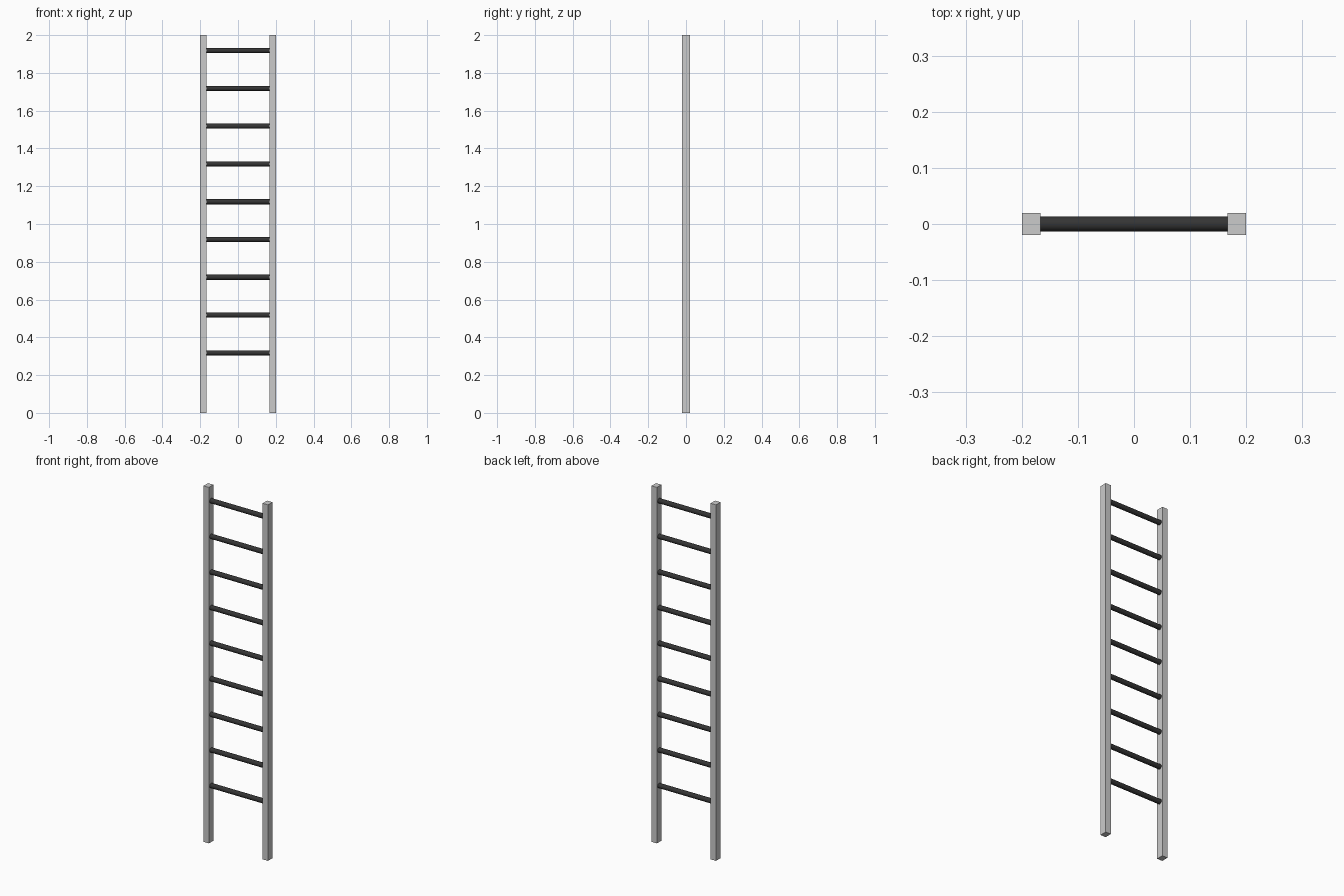
import bpy
import math

if "Cube" in bpy.data.objects:
    bpy.data.objects.remove(bpy.data.objects["Cube"])

HEIGHT = 2.0
RAIL_W, RAIL_D = 0.033, 0.04
RAIL_X = 0.2 - RAIL_W / 2
RUNG_R = 0.0135

dark = bpy.data.materials.new("dark_rung")
dark.diffuse_color = (0.035, 0.035, 0.035, 1)
dark.use_nodes = True
dark.node_tree.nodes["Principled BSDF"].inputs["Base Color"].default_value = dark.diffuse_color


def add_rail(name, x):
    bpy.ops.mesh.primitive_cube_add(size=1, location=(x, 0, HEIGHT / 2))
    rail = bpy.context.object
    rail.name = name
    rail.scale = (RAIL_W, RAIL_D, HEIGHT)
    bpy.ops.object.transform_apply(location=False, rotation=False, scale=True)


def add_rung(index, z):
    # Round bar whose ends sit just inside the rails
    bpy.ops.mesh.primitive_cylinder_add(
        vertices=16, radius=RUNG_R, depth=2 * RAIL_X - RAIL_W + 0.004,
        location=(0, 0, z), rotation=(0, math.pi / 2, 0))
    rung = bpy.context.object
    rung.name = f"rung_{index}"
    rung.data.materials.append(dark)
    bpy.ops.object.shade_smooth_by_angle(angle=math.radians(35))


# Side rails
add_rail("left_rail", -RAIL_X)
add_rail("right_rail", RAIL_X)

# Nine evenly spaced rungs
for i in range(9):
    add_rung(i + 1, 0.318 + 0.2 * i)
